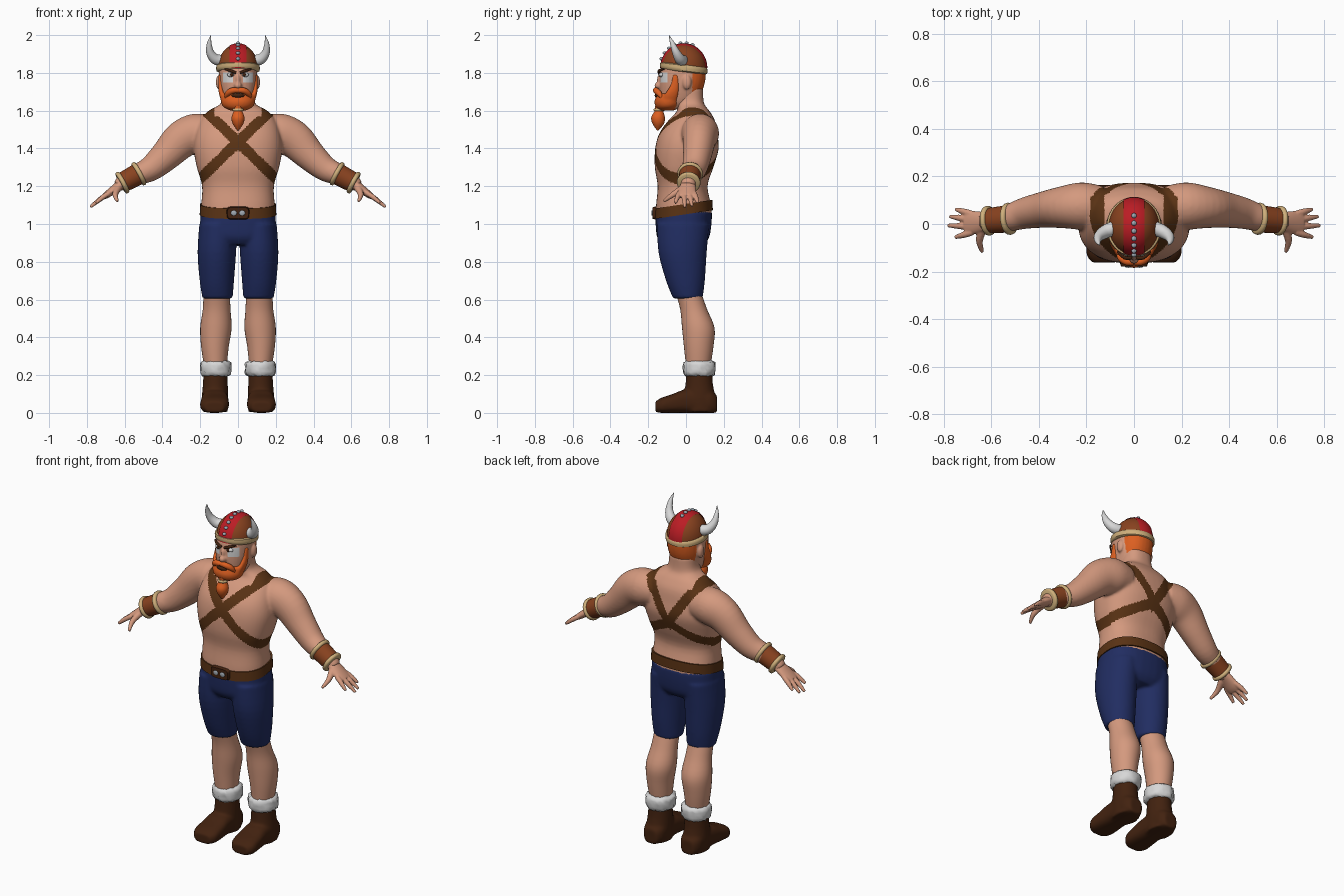
import bpy, bmesh, math, random
from mathutils import Vector, Matrix

if "Cube" in bpy.data.objects:
    bpy.data.objects.remove(bpy.data.objects["Cube"])
random.seed(4)
X, Y, Z = Vector((1, 0, 0)), Vector((0, 1, 0)), Vector((0, 0, 1))
SIDES = (("left", 1), ("right", -1))


def material(name, *rgb):
    m = bpy.data.materials.new(name)
    m.use_nodes = True
    m.diffuse_color = (*rgb, 1)
    m.node_tree.nodes["Principled BSDF"].inputs["Base Color"].default_value = (*rgb, 1)
    return m


SKIN = material("skin", .66, .32, .21)
NAVY = material("navy cloth", .015, .026, .12)
LEATHER = material("strap leather", .1, .032, .007)
BOOT = material("dark brown", .055, .016, .005)
WHITE = material("pale fur", .68, .68, .68)
ORANGE = material("orange hair", .72, .115, .015)
RUST = material("rust leather", .25, .055, .014)
CREAM = material("cream trim", .62, .43, .2)
RED = material("red stripe", .5, .012, .018)
STEEL = material("steel", .35, .4, .45)


def spline(pts, k):
    """Catmull-Rom refinement of rows of numbers."""
    out = []
    for i in range(len(pts) - 1):
        a, b, c, d = (pts[min(max(j, 0), len(pts) - 1)] for j in range(i - 1, i + 3))
        for s in range(k):
            t = s / k
            out.append([q + .5 * t * (r - p + t * (2 * p - 5 * q + 4 * r - w + t * (3 * (q - r) + w - p)))
                        for p, q, r, w in zip(a, b, c, d)])
    return out + [list(pts[-1])]


def loft(bm, pts, ref=X, axis=None, s=1, k=4, n=32, p=2.0):
    """Skin rows of (x, y, z, radius along ref, other radius); s=-1 mirrors."""
    rows, rings = spline(pts, k), []
    cen = [Vector((s * r[0], r[1], r[2])) for r in rows]
    for i, r in enumerate(rows):
        t = Vector(axis) if axis else cen[min(i + 1, len(cen) - 1)] - cen[max(i - 1, 0)]
        if axis:
            t.x *= s
        t.normalize()
        u = (ref - t * ref.dot(t)).normalized()
        v = t.cross(u)
        ring = []
        for j in range(n):
            c, d = math.cos(math.tau * j / n), math.sin(math.tau * j / n)
            c, d = (math.copysign(abs(q) ** (2 / p), q) for q in (c, d))
            ring.append(bm.verts.new(cen[i] + u * c * max(r[3], .001) + v * d * max(r[4], .001)))
        rings.append(ring)
    for a, b in zip(rings, rings[1:]):
        for j in range(n):
            bm.faces.new((a[j], a[j - 1], b[j - 1], b[j]))
    bm.faces.new(rings[0])
    bm.faces.new(rings[-1])


def ball(bm, loc, size):
    bmesh.ops.create_uvsphere(bm, u_segments=20, v_segments=12, radius=1,
                              matrix=Matrix.Translation(loc) @ Matrix.Diagonal((*size, 1)))


def finish(name, bm, mats, rule=None, voxel=0, smooth=4):
    """Make an object; optionally fuse overlapping volumes and paint faces by rule."""
    bmesh.ops.recalc_face_normals(bm, faces=bm.faces)
    me = bpy.data.meshes.new(name)
    bm.to_mesh(me)
    bm.free()
    ob = bpy.data.objects.new(name, me)
    bpy.context.collection.objects.link(ob)
    if voxel:
        mod = ob.modifiers.new("fuse", "REMESH")
        mod.mode, mod.voxel_size = "VOXEL", voxel
        mod = ob.modifiers.new("soften", "SMOOTH")
        mod.iterations = smooth
        deps = bpy.context.evaluated_depsgraph_get()
        me = bpy.data.meshes.new_from_object(ob.evaluated_get(deps))
        ob.modifiers.clear()
        ob.data = me
    me.materials.clear()
    for m in mats:
        me.materials.append(m)
    if rule:
        for f in me.polygons:
            f.material_index = rule(f.center)
    me.shade_smooth()
    me.set_sharp_from_angle(angle=math.radians(50))
    return ob


def tube(name, pts, mat, **kw):
    bm = bmesh.new()
    loft(bm, pts, **kw)
    return finish(name, bm, [mat])


def blob(name, loc, size, mat):
    bm = bmesh.new()
    ball(bm, loc, size)
    return finish(name, bm, [mat])


# Torso and arms, with crossed straps painted on
def straps(c):
    x = abs(c.x)
    if x > .25 or c.z > 1.625 or c.z < 1.15:
        return 0
    if c.z > 1.57:
        return int(abs(x - .155) < .03)
    mid, up, down = (1.434, .966, -.966) if c.y < .03 else (1.36, 1.5, -.55)
    return int(any(abs(c.z - mid - g * x) / math.hypot(1, g) < .028 for g in (up, down)))


bm = bmesh.new()
loft(bm, [(0, -.012, 1.02, .19, .145), (0, -.012, 1.09, .195, .147), (0, -.018, 1.2, .19, .132),
          (0, -.01, 1.3, .218, .155), (0, .005, 1.4, .235, .168), (0, .012, 1.48, .225, .153),
          (0, .03, 1.55, .2, .122), (0, .038, 1.6, .155, .085), (0, .02, 1.64, .09, .075),
          (0, .01, 1.72, .08, .08)], axis=Z, n=48, p=2.4)
for _, s in SIDES:
    loft(bm, [(.14, .07, 1.48, .09, .09), (.22, .075, 1.48, .1, .105), (.3, .07, 1.445, .088, .1),
              (.38, .06, 1.365, .076, .083), (.46, .045, 1.295, .066, .068), (.53, .025, 1.262, .056, .056),
              (.6, .015, 1.225, .045, .045), (.64, .01, 1.2, .035, .03)], ref=Y, s=s)
finish("torso_and_arms", bm, [SKIN, LEATHER], straps, voxel=.0075, smooth=8)

# Shorts, belt and buckle
bm = bmesh.new()
loft(bm, [(0, -.015, .89, .14, .11), (0, -.015, .93, .195, .138), (0, -.013, 1, .2, .148),
          (0, -.012, 1.07, .198, .15)], axis=Z, p=2.4)
for _, s in SIDES:
    loft(bm, [(.105, -.015, 1, .1, .138), (.112, -.018, .85, .102, .128), (.112, -.003, .7, .091, .103),
              (.108, .01, .605, .08, .078)], axis=Z, s=s)
finish("shorts", bm, [NAVY], voxel=.009, smooth=6)
tube("belt", [(0, -.012, 1.05, .203, .156), (0, -.012, 1.105, .2, .153)], LEATHER,
     axis=(0, -.15, 1), k=1, n=48, p=2.4)
tube("buckle", [(0, -.16, 1.058, .06, .035), (0, -.178, 1.058, .055, .03)], BOOT, axis=Y, k=1, p=5)
for side, s in SIDES:
    blob(side + "_buckle_stud", (s * .022, -.179, 1.058), (.016, .005, .014), STEEL)

for side, s in SIDES:
    # Calf, fur cuff and boot
    tube(side + "_calf", [(.113, .012, .64, .07, .068), (.113, .04, .55, .073, .071), (.117, .065, .45, .083, .086),
                          (.122, .067, .35, .073, .078), (.12, .065, .25, .06, .065)], SKIN, axis=Z, s=s)
    cuff = tube(side + "_fur_cuff", [(.118, .07, .195, .06, .066), (.118, .07, .203, .078, .08),
                                     (.118, .07, .235, .082, .085), (.118, .07, .266, .08, .082),
                                     (.118, .07, .276, .06, .064)], WHITE, axis=Z, s=s, k=2)
    for v in cuff.data.vertices:
        v.co += Vector([random.uniform(-.004, .004) for _ in range(3)])
    bm = bmesh.new()
    loft(bm, [(.12, .07, .23, .062, .068), (.12, .07, .15, .066, .073), (.122, .072, .08, .07, .085),
              (.122, .075, .005, .068, .088)], axis=Z, s=s)
    loft(bm, [(.122, .165, .045, .04, .045), (.122, .12, .06, .065, .06), (.122, 0, .062, .07, .062),
              (.123, -.07, .05, .075, .05), (.125, -.13, .04, .074, .04), (.125, -.162, .032, .05, .028)],
         axis=Y, s=s, p=2.8)
    finish(side + "_boot", bm, [BOOT], voxel=.008, smooth=6)

    # Bracer with two raised rings
    a, b = Vector((.525, .022, 1.266)), Vector((.612, .014, 1.219))
    d = (b - a).normalized()
    tube(side + "_bracer", [(*a, .058, .058), (*b, .053, .053)], RUST, ref=Y, axis=d, s=s, k=1)
    for part, c, r in (("inner", a, .068), ("outer", b, .063)):
        tube(f"{side}_bracer_{part}_ring", [(*(c + d * o), r + g, r + g) for o, g in
             ((-.012, -.01), (-.008, -.002), (0, 0), (.008, -.002), (.012, -.01))], CREAM, ref=Y, axis=d, s=s, k=1)

    # Hand with spread fingers
    bm = bmesh.new()
    loft(bm, [(.6, .012, 1.222, .034, .03), (.65, .008, 1.188, .045, .023), (.69, .005, 1.158, .05, .019),
              (.71, .005, 1.145, .044, .015)], ref=Y, s=s)
    for y0, x1, y1 in ((.042, .75, .062), (.016, .775, .032), (-.012, .782, -.006), (-.035, .752, -.056)):
        z1 = 1.215 - .73 * (x1 - .61)
        loft(bm, [(.68, y0, 1.165, .014, .014), ((.68 + x1) / 2, (y0 + y1) / 2, (1.172 + z1) / 2, .0135, .0135),
                  (x1, y1, z1, .008, .008)], ref=Y, s=s, n=12)
    loft(bm, [(.635, -.015, 1.19, .02, .02), (.65, -.07, 1.155, .015, .015), (.638, -.118, 1.12, .008, .008)],
         s=s, n=12)
    finish(side + "_hand", bm, [SKIN], voxel=.0045, smooth=3)


# Head: nose and ears fused, hair and eye paint by region
def face_paint(c):
    if c.y > .035 and c.z > 1.68 and abs(c.x) < .105:
        return 1
    return 2 if c.y < -.06 and .026 < abs(c.x) < .08 and 1.75 < c.z < 1.805 else 0


bm = bmesh.new()
loft(bm, [(0, -.05, 1.61, .05, .05), (0, -.045, 1.64, .075, .085), (0, -.03, 1.69, .09, .108),
          (0, -.02, 1.75, .1, .12), (0, -.015, 1.82, .1, .12), (0, -.01, 1.86, .09, .1)], axis=Z, p=2.2)
ball(bm, (0, -.142, 1.733), (.021, .026, .02))
ball(bm, (0, -.135, 1.76), (.013, .02, .035))
for _, s in SIDES:
    ball(bm, (s * .102, .005, 1.75), (.015, .024, .038))
finish("head", bm, [SKIN, ORANGE, WHITE], face_paint, voxel=.006)
for side, s in SIDES:
    blob(side + "_eye", (s * .037, -.13, 1.79), (.02, .013, .012), WHITE)
    blob(side + "_pupil", (s * .033, -.14, 1.791), (.009, .007, .01), BOOT)
    tube(side + "_eyebrow", [(.01, -.143, 1.8, .007, .007), (.04, -.141, 1.812, .008, .008),
                             (.07, -.117, 1.82, .004, .004)], BOOT, ref=Z, s=s, n=12)

# Beard, moustache, mouth and tied goatee
bm = bmesh.new()
loft(bm, [(0, -.1, 1.602, .045, .04), (0, -.095, 1.62, .078, .065), (0, -.09, 1.65, .091, .077),
          (0, -.085, 1.69, .088, .066)], axis=Z)
for _, s in SIDES:
    loft(bm, [(.092, -.055, 1.79, .01, .015), (.092, -.058, 1.74, .012, .022), (.086, -.075, 1.69, .015, .035),
              (.065, -.09, 1.64, .02, .04)], axis=Z, s=s)
finish("beard", bm, [ORANGE], voxel=.006)
for side, s in SIDES:
    tube(side + "_moustache", [(0, -.16, 1.707, .013, .013), (.03, -.158, 1.706, .016, .016),
                               (.055, -.142, 1.69, .015, .015), (.07, -.125, 1.662, .004, .004)],
         ORANGE, ref=Z, s=s, n=16)
blob("mouth", (0, -.15, 1.68), (.034, .016, .013), BOOT)
tube("goatee", [(0, -.142, 1.625, .022, .022), (0, -.143, 1.6, .022, .022), (0, -.148, 1.565, .034, .036),
                (0, -.147, 1.53, .028, .03), (0, -.15, 1.495, .003, .003)], ORANGE, axis=Z)
tube("goatee_tie", [(0, -.142, 1.597, .026, .026), (0, -.142, 1.604, .03, .03), (0, -.142, 1.612, .026, .026)],
     CREAM, axis=Z)

# Helmet dome, rim, crest stripe and studs
RX, RY, H, CY, CZ = .107, .121, .128, -.012, 1.825
tube("helmet_dome", [(0, CY, CZ + H * math.sin(a), RX * math.cos(a), RY * math.cos(a))
                     for a in (i * math.pi / 24 for i in range(13))], RUST, axis=Z, k=1, n=40)
tube("helmet_rim", [(0, CY, 1.825 + o, .116 - g, .127 - g) for o, g in
                    ((-.02, .012), (-.014, .002), (0, 0), (.014, .002), (.02, .012))],
     CREAM, axis=(0, .12, 1), k=1, n=40)


def on_dome(x, a, lift):
    k = math.sqrt(1 - (x / RX) ** 2)
    return Vector((x, CY + (RY * k + lift) * math.cos(a), CZ + (H * k + lift) * math.sin(a)))


bm = bmesh.new()
cols = [-.044, -.034, -.017, 0, .017, .034, .044]
grid = [[bm.verts.new(on_dome(x, i * math.pi / 32, .004)) for x in cols] for i in range(33)]
for a, b in zip(grid, grid[1:]):
    for j in range(len(cols) - 1):
        f = bm.faces.new((a[j], b[j], b[j + 1], a[j + 1]))
        f.material_index = int(j in (0, len(cols) - 2))
finish("helmet_stripe", bm, [RED, CREAM])
bm = bmesh.new()
for i in range(7):
    ball(bm, on_dome(0, math.radians(68 + 15 * i), .005), (.011, .011, .009))
finish("helmet_studs", bm, [STEEL])

# Horns
for side, s in SIDES:
    tube(side + "_horn", [(.085, -.018, 1.865, .03, .03), (.122, -.033, 1.874, .028, .028),
                          (.148, -.053, 1.91, .021, .021), (.152, -.073, 1.958, .012, .012),
                          (.143, -.09, 2, .001, .001)], WHITE, ref=Y, s=s, n=20)
